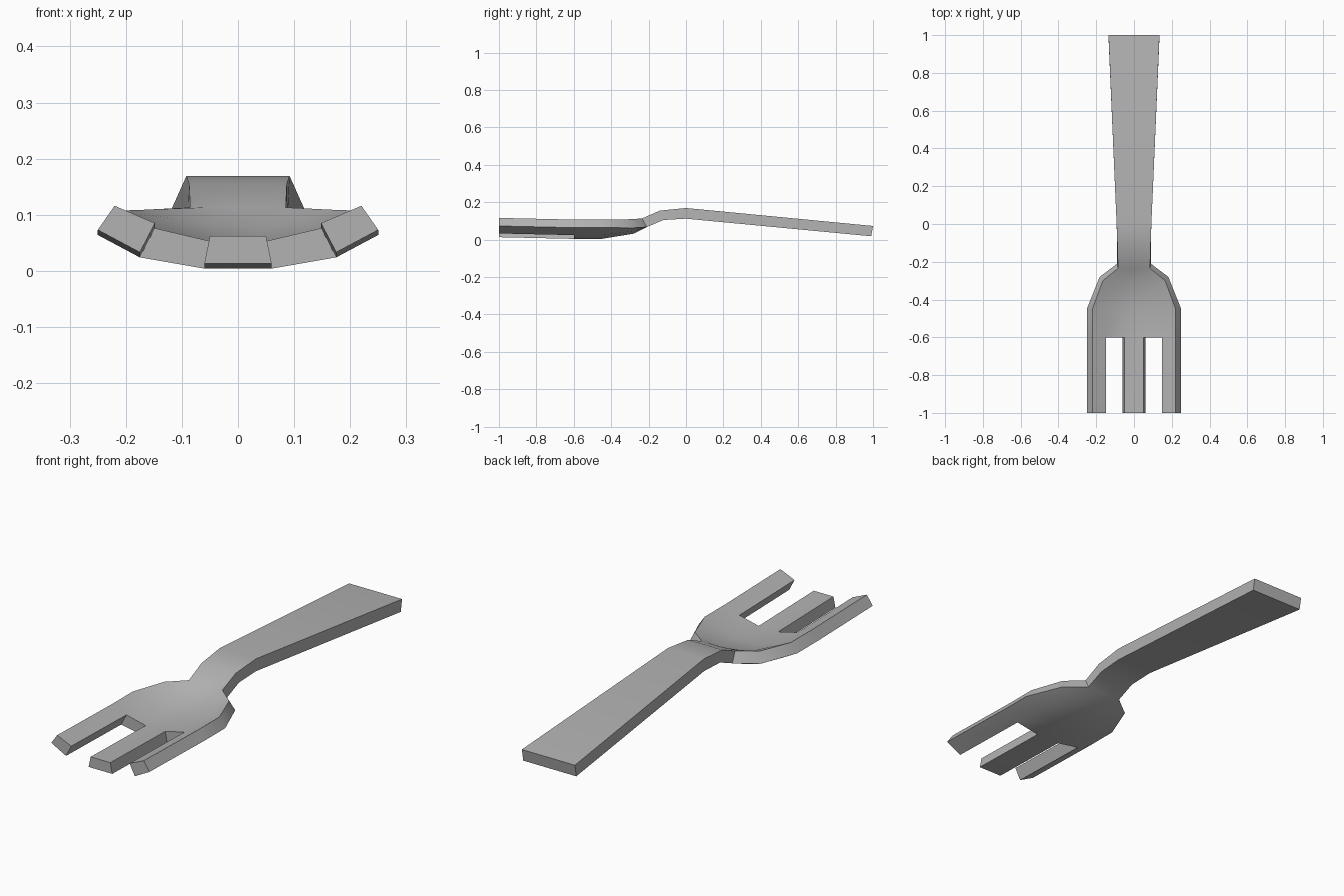
import bpy
import bmesh

cube = bpy.data.objects.get("Cube")
if cube:
    bpy.data.objects.remove(cube)

metal = bpy.data.materials.new("grey metal")
metal.use_nodes = True
grey = (0.45, 0.45, 0.45, 1)
metal.diffuse_color = grey
metal.node_tree.nodes["Principled BSDF"].inputs["Base Color"].default_value = grey

# Half cross-sections of the bowl: (x, z) on the upper and lower skin
UPPER = [(0.05, 0.053), (0.148, 0.076), (0.22, 0.107)]
LOWER = [(0.06, 0.004), (0.175, 0.024), (0.25, 0.064)]


def bowl(section, y, lift=0.0):
    return y, [(x, z + lift) for x, z in section]


def shoulder(y, half_width, centre, rim):
    mid = centre + (rim - centre) * 0.45
    return y, [(half_width * 0.25, centre), (half_width * 0.68, mid), (half_width, rim)]


def flat(y, half_width, z):
    return y, [(half_width * f, z) for f in (0.25, 0.68, 1)]


# Rows run from the tine tips to the end of the handle
upper_rows = [
    bowl(UPPER, -1, 0.009), bowl(UPPER, -0.6), bowl(UPPER, -0.45),
    shoulder(-0.3, 0.165, 0.08, 0.109),
    flat(-0.235, 0.085, 0.113), flat(-0.14, 0.087, 0.155),
    flat(0, 0.092, 0.169), flat(1, 0.135, 0.073),
]
lower_rows = [
    bowl(LOWER, -1, 0.009), bowl(LOWER, -0.6), bowl(LOWER, -0.45),
    shoulder(-0.28, 0.182, 0.032, 0.063),
    flat(-0.21, 0.089, 0.067), flat(-0.12, 0.089, 0.105),
    flat(0, 0.092, 0.112), flat(0.99, 0.135, 0.018),
]

bm = bmesh.new()


def skin(rows):
    # Mirror each half section into a full row of vertices
    grid = []
    for y, half in rows:
        full = [(-x, z) for x, z in reversed(half)] + half
        grid.append([bm.verts.new((x, y, z)) for x, z in full])
    return grid


top, bottom = skin(upper_rows), skin(lower_rows)
strips = len(top[0]) - 1


def solid(r, c):
    # The second and fourth strips are open between the tines
    inside = 0 <= r < len(top) - 1 and 0 <= c < strips
    return inside and not (r == 0 and c in (1, 3))


# Upper and lower skins, with walls wherever a cell has no neighbour
for r in range(len(top) - 1):
    for c in range(strips):
        if not solid(r, c):
            continue
        ring = [(r, c), (r, c + 1), (r + 1, c + 1), (r + 1, c)]
        bm.faces.new([top[i][j] for i, j in ring])
        bm.faces.new([bottom[i][j] for i, j in reversed(ring)])
        neighbours = [(r - 1, c), (r, c + 1), (r + 1, c), (r, c - 1)]
        for k, near in enumerate(neighbours):
            if not solid(*near):
                (i, j), (m, n) = ring[k], ring[(k + 1) % 4]
                bm.faces.new([top[m][n], top[i][j], bottom[i][j], bottom[m][n]])

bmesh.ops.delete(bm, geom=[v for v in bm.verts if not v.link_faces], context="VERTS")
bmesh.ops.recalc_face_normals(bm, faces=bm.faces)

mesh = bpy.data.meshes.new("fork")
bm.to_mesh(mesh)
bm.free()
mesh.materials.append(metal)
fork = bpy.data.objects.new("fork", mesh)
bpy.context.collection.objects.link(fork)

# Smooth bowl and handle, crisp outer edges
bpy.ops.object.select_all(action="DESELECT")
fork.select_set(True)
bpy.context.view_layer.objects.active = fork
bpy.ops.object.shade_smooth_by_angle(angle=0.6)
